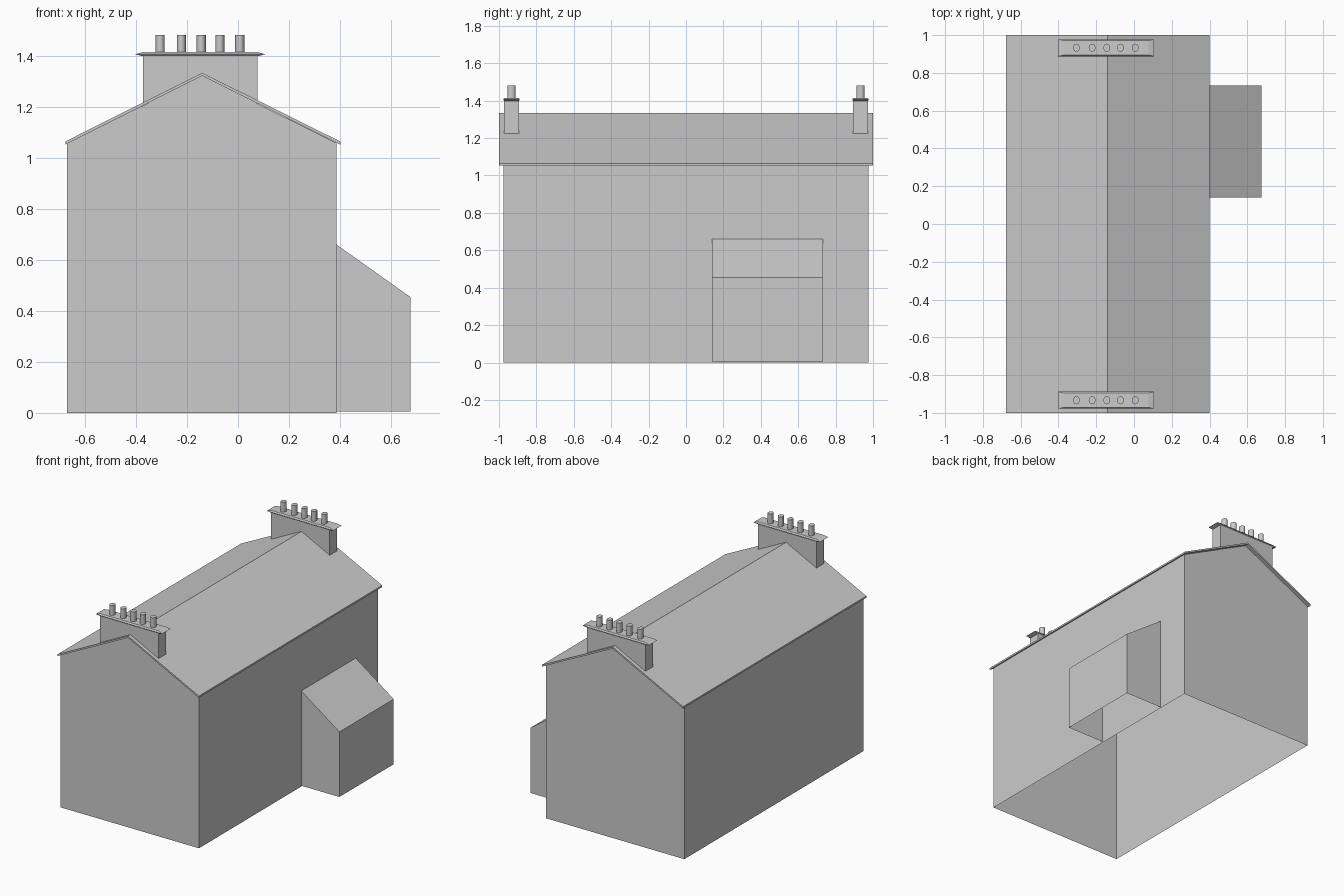
import bpy, bmesh

if "Cube" in bpy.data.objects:
    bpy.data.objects.remove(bpy.data.objects["Cube"])


def make_object(name, bm):
    mesh = bpy.data.meshes.new(name)
    bmesh.ops.recalc_face_normals(bm, faces=bm.faces)
    bm.to_mesh(mesh)
    bm.free()
    obj = bpy.data.objects.new(name, mesh)
    bpy.context.collection.objects.link(obj)
    return obj


def prism(name, profile, y0, y1, open_edges=()):
    """Extrude an x-z profile along y, leaving out the listed edges."""
    bm = bmesh.new()
    front = [bm.verts.new((x, y0, z)) for x, z in profile]
    back = [bm.verts.new((x, y1, z)) for x, z in profile]
    bm.faces.new(front)
    bm.faces.new(back[::-1])
    n = len(profile)
    for i in range(n):
        if i not in open_edges:
            j = (i + 1) % n
            bm.faces.new((front[i], back[i], back[j], front[j]))
    return make_object(name, bm)


def stacked_rings(name, cx, cy, rings):
    """Closed solid through rectangles given as (half x, half y, z)."""
    bm = bmesh.new()
    loops = [[bm.verts.new((cx + sx * hx, cy + sy * hy, z))
              for sx, sy in ((-1, -1), (1, -1), (1, 1), (-1, 1))]
             for hx, hy, z in rings]
    for a, b in zip(loops, loops[1:]):
        for i in range(4):
            j = (i + 1) % 4
            bm.faces.new((a[i], a[j], b[j], b[i]))
    bm.faces.new(loops[0][::-1])
    bm.faces.new(loops[-1])
    return make_object(name, bm)


RIDGE_X = -0.14

# House walls: hollow shell, open below and under the roof
prism("house_walls",
      [(-0.67, 0), (0.386, 0), (0.386, 1.058), (RIDGE_X, 1.32), (-0.67, 1.056)],
      -0.977, 0.975, open_edges=(0, 2, 3))

# Gabled roof slab with small overhang
prism("roof",
      [(-0.677, 1.052), (RIDGE_X, 1.321), (0.401, 1.052),
       (0.401, 1.064), (RIDGE_X, 1.333), (-0.677, 1.064)],
      -1.0, 1.0)

# Lean-to: open below and against the house
prism("lean_to",
      [(0.386, 0.005), (0.676, 0.005), (0.676, 0.454), (0.386, 0.66)],
      0.14, 0.733, open_edges=(0, 3))

# Chimneys at both ends
for side, y in (("front", -0.933), ("back", 0.933)):
    stacked_rings(f"{side}_chimney_stack", -0.148, y,
                  [(0.224, 0.041, 1.215), (0.224, 0.041, 1.402)])
    stacked_rings(f"{side}_chimney_cap", -0.148, y,
                  [(0.224, 0.038, 1.398), (0.254, 0.045, 1.406),
                   (0.224, 0.038, 1.415)])
    for i, x in enumerate((-0.305, -0.222, -0.144, -0.071, 0.007)):
        bpy.ops.mesh.primitive_cylinder_add(vertices=16, radius=1, depth=1,
                                            location=(x, y, 1.4465))
        pot = bpy.context.object
        pot.name = f"{side}_chimney_pot_{i + 1}"
        pot.scale = (0.0178, 0.0215, 0.071)
        bpy.ops.object.transform_apply(location=False, rotation=False, scale=True)
        bpy.ops.object.shade_smooth_by_angle()
